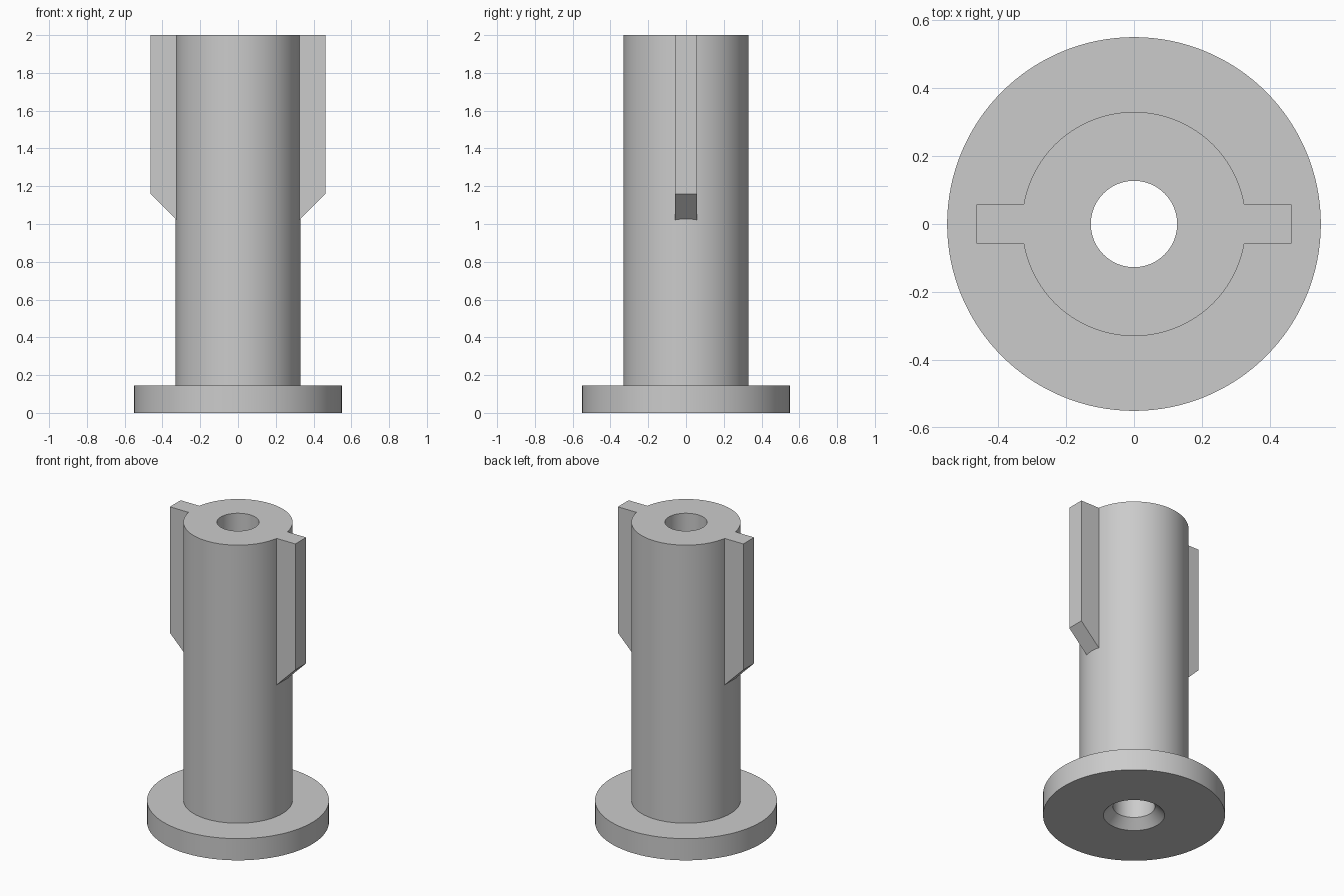
import bpy, bmesh, math

cube = bpy.data.objects.get("Cube")
if cube:
    bpy.data.objects.remove(cube, do_unlink=True)

SEGMENTS = 128
FLANGE_R, FLANGE_H = 0.55, 0.145
TUBE_R, BORE_R, HEIGHT = 0.33, 0.127, 2.0
CHAMFER = 0.058
FIN_X, FIN_HALF, FIN_Z = 0.463, 0.057, 1.16

grey = bpy.data.materials.new("plain grey")
grey.use_nodes = True
colour = (0.6, 0.6, 0.6, 1)
grey.diffuse_color = colour
grey.node_tree.nodes["Principled BSDF"].inputs["Base Color"].default_value = colour


def add_object(name, bm):
    bmesh.ops.recalc_face_normals(bm, faces=bm.faces)
    mesh = bpy.data.meshes.new(name)
    bm.to_mesh(mesh)
    bm.free()
    mesh.materials.append(grey)
    obj = bpy.data.objects.new(name, mesh)
    bpy.context.collection.objects.link(obj)
    return obj


def lathe(name, profile):
    """Revolve a closed (radius, height) profile around z."""
    bm = bmesh.new()
    rings = []
    for i in range(SEGMENTS):
        a = math.tau * i / SEGMENTS
        rings.append([bm.verts.new((r * math.cos(a), r * math.sin(a), z)) for r, z in profile])
    n = len(profile)
    for i in range(SEGMENTS):
        a, b = rings[i], rings[(i + 1) % SEGMENTS]
        for j in range(n):
            k = (j + 1) % n
            bm.faces.new((a[j], b[j], b[k], a[k]))
    return add_object(name, bm)


def fin(name, side):
    """Key with a 45 degree lower end, rooted inside the tube wall."""
    root = 0.25
    outline = [(root, HEIGHT), (FIN_X, HEIGHT), (FIN_X, FIN_Z), (root, FIN_Z - FIN_X + root)]
    bm = bmesh.new()
    face = bm.faces.new([bm.verts.new((side * x, -FIN_HALF, z)) for x, z in outline])
    ext = bmesh.ops.extrude_face_region(bm, geom=[face])
    moved = [v for v in ext["geom"] if isinstance(v, bmesh.types.BMVert)]
    bmesh.ops.translate(bm, verts=moved, vec=(0, 2 * FIN_HALF, 0))
    return add_object(name, bm)


# Flanged tube with a through bore, countersunk underneath
body = lathe("flanged_tube", [
    (BORE_R + CHAMFER, 0), (FLANGE_R, 0), (FLANGE_R, FLANGE_H), (TUBE_R, FLANGE_H),
    (TUBE_R, HEIGHT), (BORE_R, HEIGHT), (BORE_R, CHAMFER)])

# Two opposite keys, joined into the tube
bpy.ops.object.select_all(action="DESELECT")
body.select_set(True)
bpy.context.view_layer.objects.active = body
for name, side in (("left_key", 1), ("right_key", -1)):
    key = fin(name, side)
    union = body.modifiers.new(name, "BOOLEAN")
    union.operation = "UNION"
    union.solver = "EXACT"
    union.object = key
    bpy.ops.object.modifier_apply(modifier=union.name)
    bpy.data.objects.remove(key, do_unlink=True)

bpy.ops.object.shade_smooth_by_angle(angle=math.radians(30))
